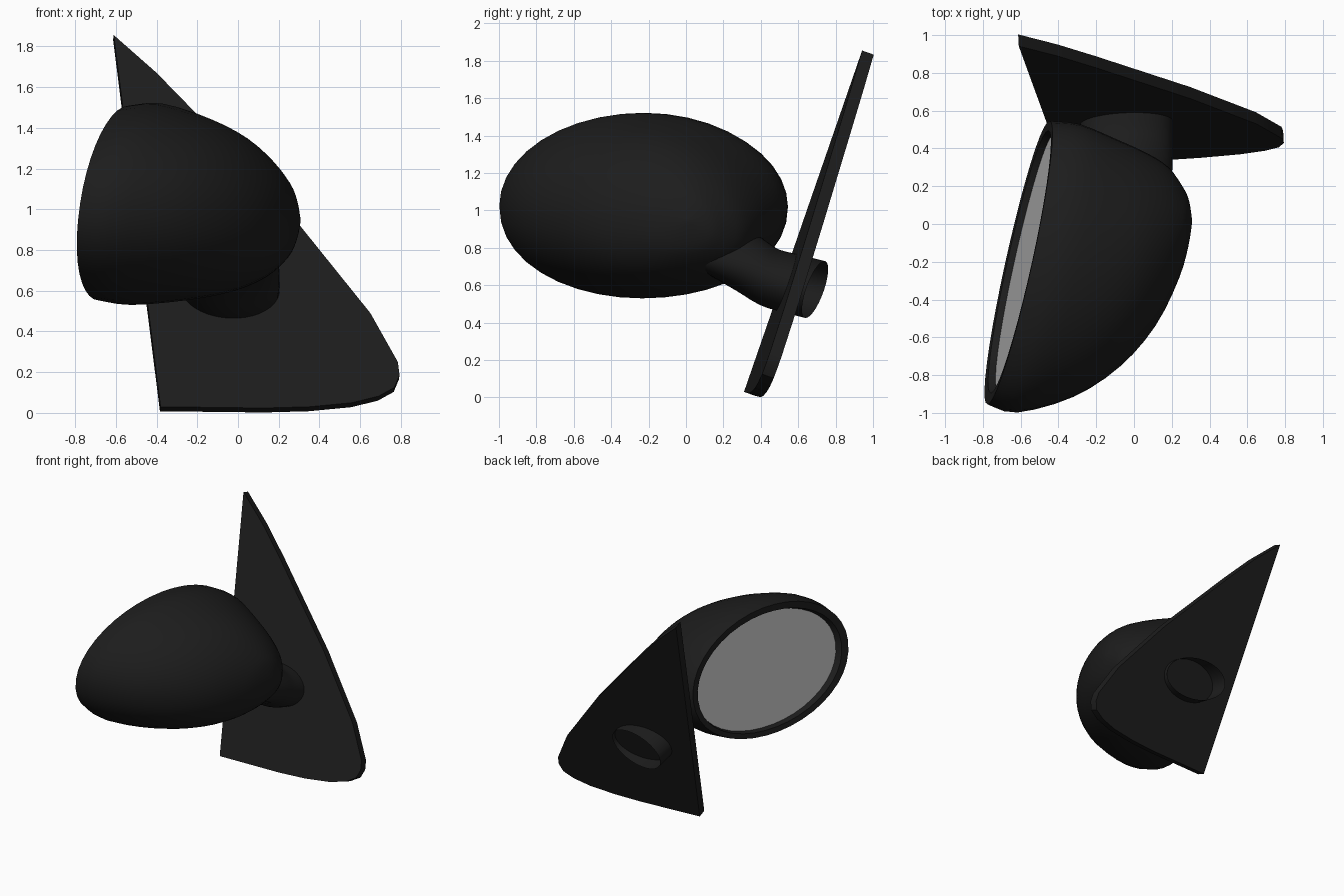
import bpy, bmesh
from math import sin, cos, pi
from mathutils import Vector

if "Cube" in bpy.data.objects:
    bpy.data.objects.remove(bpy.data.objects["Cube"])

SEG = 40


def material(name, value):
    m = bpy.data.materials.new(name)
    m.diffuse_color = (value, value, value, 1)
    m.use_nodes = True
    m.node_tree.nodes["Principled BSDF"].inputs["Base Color"].default_value = m.diffuse_color
    return m


black = material("black_plastic", 0.012)
silver = material("mirror_grey", 0.5)


def finish(name, bm, mat, angle=40):
    bmesh.ops.recalc_face_normals(bm, faces=bm.faces)
    mesh = bpy.data.meshes.new(name)
    bm.to_mesh(mesh)
    bm.free()
    ob = bpy.data.objects.new(name, mesh)
    bpy.context.collection.objects.link(ob)
    mesh.materials.append(mat)
    bpy.ops.object.select_all(action='DESELECT')
    ob.select_set(True)
    bpy.context.view_layer.objects.active = ob
    bpy.ops.object.shade_smooth_by_angle(angle=angle * pi / 180)
    return ob


def smooth_stations(rows, steps):
    """Catmull-Rom interpolation between rows of section parameters."""
    out = []
    for i in range(len(rows) - 1):
        p0, p1, p2, p3 = (rows[max(0, min(len(rows) - 1, i + k))] for k in (-1, 0, 1, 2))
        for s in range(steps):
            t = s / steps
            out.append([b + 0.5 * t * (c - a + t * (2*a - 5*b + 4*c - d + t * (3*(b - c) + d - a)))
                        for a, b, c, d in zip(p0, p1, p2, p3)])
    return out + [list(rows[-1])]


def loft(bm, rings, cap_end=False):
    loops = [[bm.verts.new(p) for p in ring] for ring in rings]
    for a, b in zip(loops, loops[1:]):
        for j in range(SEG):
            k = (j + 1) % SEG
            bm.faces.new((a[j], a[k], b[k], b[j]))
    if cap_end:
        bm.faces.new(loops[-1])


def shell_ring(x, yc, hy, zc, hz, tilt, drop=0.02):
    """Oval facing -x, leaning with the opening; its inner end drops toward the stem."""
    ring = []
    for j in range(SEG):
        c, s = cos(2 * pi * j / SEG), sin(2 * pi * j / SEG)
        if s < 0:
            s = -abs(s) ** 0.93
        dy, dz = hy * c, hz * s - drop * max(c, 0) ** 2
        ring.append((x + tilt * (0.22 * dy + 0.15 * dz), yc + dy, zc + dz))
    return ring


# Housing: rounded shell from the opening to the nose, with an inward lip
stations = [
    (-0.61, -0.205, 0.75, 1.03, 0.478, 1.0, 0.01),
    (-0.45, -0.235, 0.763, 1.025, 0.495, 1.0, 0.02),
    (-0.20, -0.235, 0.68, 1.0, 0.447, 0.8, 0.04),
    (0.00, -0.19, 0.565, 0.975, 0.38, 0.6, 0.06),
    (0.15, -0.12, 0.42, 0.953, 0.288, 0.4, 0.06),
    (0.25, -0.045, 0.24, 0.945, 0.183, 0.2, 0.04),
    (0.29, 0.0, 0.12, 0.945, 0.095, 0.1, 0.02),
    (0.307, 0.015, 0.01, 0.945, 0.008, 0.0, 0.0),
]
lip = [(-0.55, -0.2, 0.668, 1.025, 0.42, 1.0, 0.01),
       (-0.605, -0.2, 0.695, 1.025, 0.435, 1.0, 0.01)]
bm = bmesh.new()
rings = [shell_ring(*s) for s in lip + smooth_stations(stations, 3)]
loft(bm, rings, cap_end=True)
bmesh.ops.recalc_face_normals(bm, faces=bm.faces)


# Open the shell where the hollow stem joins it
def in_stem(p):
    d = p.z - (0.578 + (0.695 - p.y) * 0.385)
    return p.y > 0 and ((p.x + 0.04) / 0.24) ** 2 + (d / 0.15) ** 2 < 0.3


bmesh.ops.delete(bm, geom=[f for f in bm.faces if in_stem(f.calc_center_median())],
                 context='FACES')
finish("mirror_housing", bm, black)

# Mirror glass: flat tilted disc inside the lip
bm = bmesh.new()
bm.faces.new([bm.verts.new(p) for p in shell_ring(-0.57, -0.2, 0.676, 1.025, 0.425, 1.0, 0.01)])
glass = finish("mirror_glass", bm, silver)
if glass.data.polygons[0].normal.x > 0:
    glass.data.flip_normals()

# Stem: hollow oval tube through the plate
# (upper y, upper z, lower y, lower z, half width, side sag toward the shell, yaw)
stem = [
    (0.34, 0.90, 0.14, 0.645, 0.235, 0.16, 0.0),
    (0.43, 0.835, 0.27, 0.57, 0.243, 0.05, 0.0),
    (0.50, 0.79, 0.39, 0.497, 0.245, 0.0, -0.05),
    (0.60, 0.765, 0.50, 0.46, 0.245, 0.0, -0.12),
    (0.74, 0.73, 0.64, 0.425, 0.245, 0.0, -0.2),
]
rings = []
for uy, uz, ly, lz, hx, sag, yaw in smooth_stations(stem, 3):
    top, low = Vector((-0.04, uy, uz)), Vector((-0.04, ly, lz))
    mid, half = (top + low) / 2, (top - low) / 2
    side = Vector((hx, yaw * hx, 0))
    ring = []
    for j in range(SEG):
        c, s = cos(2 * pi * j / SEG), sin(2 * pi * j / SEG)
        ring.append(mid + side * c + half * s - Vector((0, sag * c * c, 0)))
    rings.append(ring)
bm = bmesh.new()
loft(bm, rings)
finish("stem", bm, black)

# Mounting plate: leaning triangle with one rounded corner (x, z outline)
outline = [(-0.61, 1.855), (-0.40, 1.67), (-0.20, 1.465), (0.30, 0.925), (0.65, 0.49),
           (0.785, 0.25), (0.793, 0.185), (0.768, 0.125), (0.69, 0.082), (0.56, 0.05),
           (0.35, 0.03), (0.13, 0.024), (-0.38, 0.03)]
lean, yaw = 0.353, 0.055
offset = Vector((-yaw, 1, -lean)).normalized() * 0.066
bm = bmesh.new()
front = [Vector((x, 0.31 + lean * (z - 0.03) + yaw * (x + 0.38), z)) for x, z in outline]
fv = [bm.verts.new(p) for p in front]
bv = [bm.verts.new(p + offset) for p in front]
bm.faces.new(fv)
bm.faces.new(bv[::-1])
for i in range(len(fv)):
    k = (i + 1) % len(fv)
    bm.faces.new((fv[i], bv[i], bv[k], fv[k]))
finish("mounting_plate", bm, black, 30)
